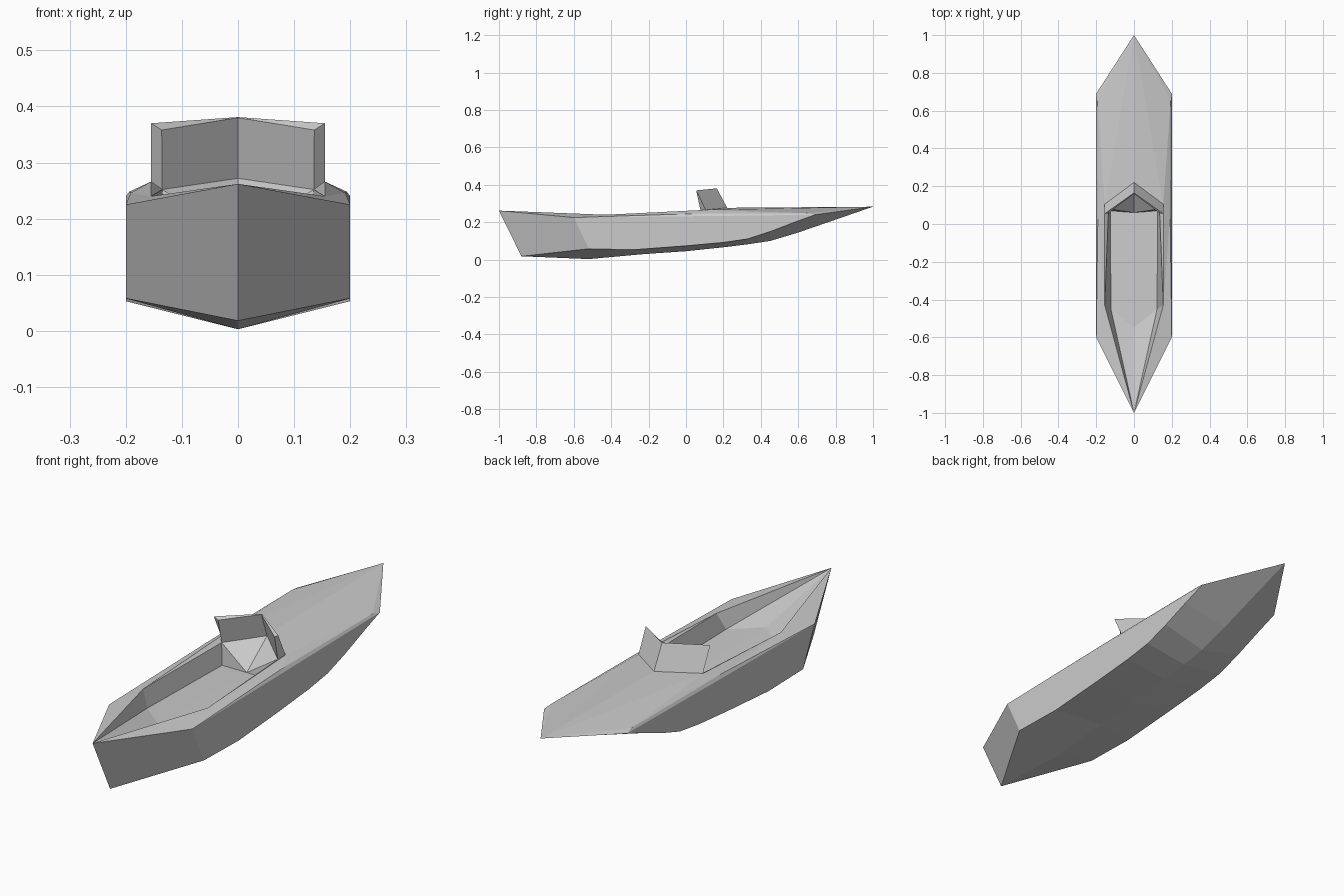
import bpy, bmesh

if "Cube" in bpy.data.objects:
    bpy.data.objects.remove(bpy.data.objects["Cube"])


def half_object(name, faces):
    """Make the right half from faces and mirror it across x = 0."""
    bm = bmesh.new()
    for pts in faces:
        bm.faces.new([bm.verts.new(p) for p in pts])
    bmesh.ops.remove_doubles(bm, verts=bm.verts, dist=0.0005)
    bmesh.ops.recalc_face_normals(bm, faces=bm.faces)
    # mirror inside bmesh so normals can be made consistent on the closed shell
    copy = bmesh.ops.duplicate(bm, geom=bm.verts[:] + bm.edges[:] + bm.faces[:])
    for v in [g for g in copy["geom"] if isinstance(g, bmesh.types.BMVert)]:
        v.co.x *= -1
    bmesh.ops.remove_doubles(bm, verts=bm.verts, dist=0.0005)
    bmesh.ops.recalc_face_normals(bm, faces=bm.faces)
    mesh = bpy.data.meshes.new(name)
    bm.to_mesh(mesh)
    bm.free()
    ob = bpy.data.objects.new(name, mesh)
    bpy.context.collection.objects.link(ob)
    return ob


# Hull profiles: keel on the centre line, chine along the side
keel = [(0, y, z) for y, z in [(-.52, .003), (-.22, .03), (0, .045), (.2, .066),
                               (.33, .082), (.45, .1), (.6, .145), (1, .283)]]
chine = [(.2, y, z) for y, z in [(-.52, .058), (-.28, .053), (0, .074), (.2, .092),
                                 (.33, .111), (.45, .15), (.58, .2), (.69, .24)]]
stern_top, stern_foot = (0, -1, .262), (0, -.88, .018)
bow, shoulder = keel[-1], chine[-1]
sheer_back, sheer_mid = (.2, -.6, .225), (.2, .05, .232)
edge_mid, edge_front = (.191, .05, .246), (.194, .65, .248)

# Cockpit rim, dash and floor points
rim_back, rim_front, rim_tip = (.155, -.43, .24), (.155, .105, .266), (0, .22, .277)
dash_side, dash_tip = (.135, .08, .252), (0, .2, .272)
floor_back, floor_side = (0, -.55, .175), (.122, -.45, .172)
floor_corner, floor_front = (.125, .07, .16), (0, .06, .165)

hull = [
    # stern and bottom
    (stern_top, stern_foot, chine[0], sheer_back),
    (stern_foot, keel[0], chine[0]),
    *[(a, b, d, c) for a, b, c, d in zip(keel, keel[1:], chine, chine[1:])],
    # flat side and narrow bevel under the deck
    (*chine, sheer_mid, sheer_back),
    (sheer_back, sheer_mid, edge_mid),
    (sheer_mid, shoulder, edge_front, edge_mid),
    # deck
    (stern_top, sheer_back, rim_back),
    (sheer_back, edge_mid, rim_back),
    (rim_back, edge_mid, rim_front),
    (rim_front, edge_mid, edge_front),
    (rim_front, edge_front, bow),
    (rim_front, bow, rim_tip),
    (edge_front, shoulder, bow),
    # cockpit
    (stern_top, rim_back, floor_side),
    (stern_top, floor_side, floor_back),
    (rim_back, rim_front, dash_side),
    (rim_back, dash_side, floor_corner, floor_side),
    (rim_front, rim_tip, dash_tip, dash_side),
    (dash_tip, floor_front, dash_side),
    (dash_side, floor_front, floor_corner),
    (floor_back, floor_side, floor_corner, floor_front),
]
half_object("hull", hull)

# Raked V windscreen, thicker toward its ends
top_tip, top_side, top_inner = (0, .165, .381), (.155, .055, .37), (.136, .057, .358)
top_back = (0, .16, .38)
half_object("windscreen", [
    (rim_tip, rim_front, top_side, top_tip),
    (dash_tip, dash_side, top_inner, top_back),
    (rim_front, dash_side, top_inner, top_side),
    (top_tip, top_side, top_inner, top_back),
    (rim_tip, rim_front, dash_side, dash_tip),
])
